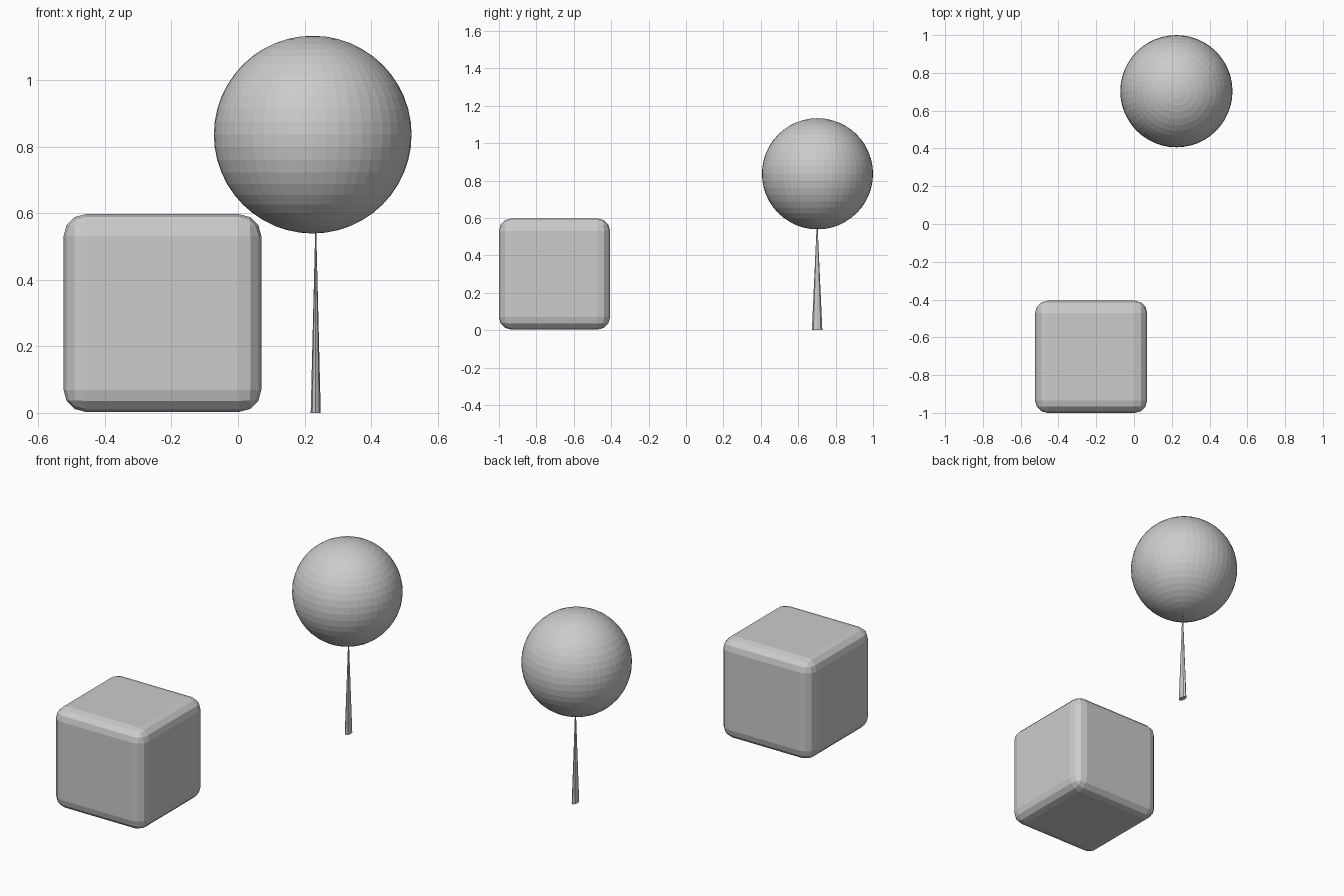
import bpy

if "Cube" in bpy.data.objects:
    bpy.data.objects.remove(bpy.data.objects["Cube"])

# Rounded block
bpy.ops.mesh.primitive_cube_add(size=0.594, location=(-0.227, -0.703, 0.300))
block = bpy.context.object
block.name = "rounded_block"
bevel = block.modifiers.new("rounded_edges", 'BEVEL')
bevel.width = 0.066
bevel.segments = 3

# Ball on top of the stick
bpy.ops.mesh.primitive_uv_sphere_add(segments=48, ring_count=24, radius=0.297,
                                     location=(0.2245, 0.703, 0.836))
bpy.context.object.name = "ball"

# Thin flattened stick, tapering up into the ball
HEIGHT = 0.59
bpy.ops.mesh.primitive_cone_add(vertices=8, radius1=0.028, radius2=0.001, depth=HEIGHT,
                                location=(0.2335, 0.701, HEIGHT / 2))
stick = bpy.context.object
stick.name = "stick"
stick.scale.x = 0.54
